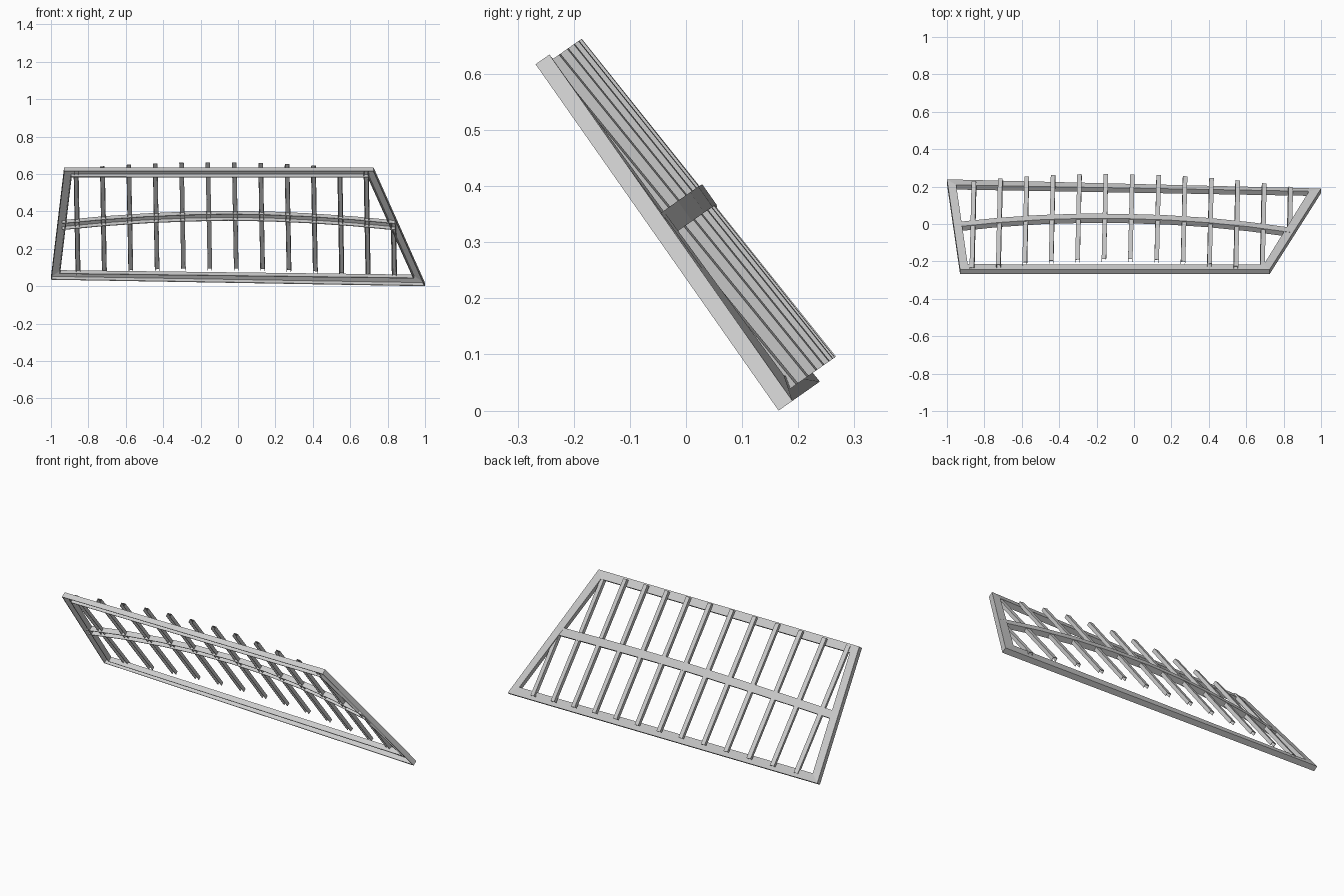
import bpy
import bmesh
from mathutils import Vector

cube = bpy.data.objects.get("Cube")
if cube:
    bpy.data.objects.remove(cube, do_unlink=True)

grey = bpy.data.materials.new("plain grey")
grey.use_nodes = True
COLOR = (0.6, 0.6, 0.6, 1)
grey.diffuse_color = COLOR
grey.node_tree.nodes["Principled BSDF"].inputs["Base Color"].default_value = COLOR

# Leaning plane: "up" runs along the slope, "out" points away from its back
ORIGIN = Vector((0, 0.165, 0))
UP = Vector((0, -0.5744, 0.8185))
OUT = Vector((0, 0.8185, 0.5744))
HEIGHT = 0.754
RAIL = 0.045
THICK = 0.03


def place(x, u, n):
    return ORIGIN + Vector((x, 0, 0)) + UP * u + OUT * n


def warp(x, u):
    """Twist of the frame: its lower corner at -x is pushed out."""
    return 0.06 * (1 - u / HEIGHT) * (1 - x) / 2


def channel(corners, side=0.09, web=0.13):
    """Turn a four-cornered section into a U open on its front side."""
    a, b, c, d = [place(*p) for p in corners]
    return [a, d, c, b, b.lerp(a, side),
            c.lerp(d, side) + (b - c) * web,
            d.lerp(c, side) + (a - d) * web, a.lerp(b, side)]


def sweep(name, sections):
    """Join U sections into one closed length of channel."""
    bm = bmesh.new()
    rings = [[bm.verts.new(p) for p in channel(s)] for s in sections]
    count = len(rings[0])
    for a, b in zip(rings, rings[1:]):
        for i in range(count):
            j = (i + 1) % count
            bm.faces.new((a[i], a[j], b[j], b[i]))
    # End caps: two walls and the web between them
    for r in (rings[0], rings[-1]):
        for quad in ((0, 1, 6, 7), (1, 2, 5, 6), (2, 3, 4, 5)):
            bm.faces.new([r[i] for i in quad])
    bmesh.ops.recalc_face_normals(bm, faces=bm.faces)
    mesh = bpy.data.meshes.new(name)
    bm.to_mesh(mesh)
    bm.free()
    mesh.materials.append(grey)
    obj = bpy.data.objects.new(name, mesh)
    bpy.context.collection.objects.link(obj)


# Outer frame: four mitred rails
def left_x(u):
    return -1 + 0.07 * u / HEIGHT


def right_x(u):
    return 1 - 0.275 * u / HEIGHT


low, high = RAIL, HEIGHT - RAIL
outer = [(left_x(0), 0), (right_x(0), 0),
         (right_x(HEIGHT), HEIGHT), (left_x(HEIGHT), HEIGHT)]
inner = [(left_x(low) + 0.045, low), (right_x(low) - 0.048, low),
         (right_x(high) - 0.048, high), (left_x(high) + 0.045, high)]
roll = [0, 0.012, 0, 0]


def mitre(i):
    (ox, ou), (ix, iu) = outer[i], inner[i]
    a, b = warp(ox, ou), warp(ix, iu) + roll[i]
    return [(ox, ou, a), (ix, iu, b), (ix, iu, b + THICK), (ox, ou, a + THICK)]


for i, name in enumerate(("bottom_rail", "right_end_rail", "top_rail", "left_end_rail")):
    sweep(name, [mitre(i), mitre((i + 1) % 4)])


# Bowed middle rail
MID = 0.387


def bow(x):
    return warp(x, MID) + 0.075 * (1 - ((x + 0.05) / 0.88) ** 2)


sections = []
for k in range(9):
    x = -0.94 + 1.78 * k / 8
    n = bow(x)
    u = MID + 0.018 * min(x, 0)
    sections.append([(x, u - 0.022, n), (x, u + 0.022, n),
                     (x, u + 0.022, n + THICK), (x, u - 0.022, n + THICK)])
sweep("middle_rail", sections)

# Slats, threaded through the middle rail and rolled to follow its bow;
# the last one stops there
HALF_W, HALF_T = 0.012, 0.01
for k in range(13):
    x = -0.855 + 0.141 * k
    centre = bow(x) + THICK / 2
    tilt = (bow(x + 0.01) - bow(x - 0.01)) / 0.02
    ends = []
    for u in (0.02, HEIGHT - 0.01 if k < 12 else MID + 0.01):
        sx = x - 0.011 * u / HEIGHT
        n = centre + (0.06 + 0.02 * abs(x)) * (MID - u)
        ends.append([(sx + a * HALF_W - b * HALF_T * tilt, u,
                      n + b * HALF_T + a * HALF_W * tilt)
                     for a, b in ((-1, -1), (1, -1), (1, 1), (-1, 1))])
    sweep(f"slat_{k + 1}", ends)
